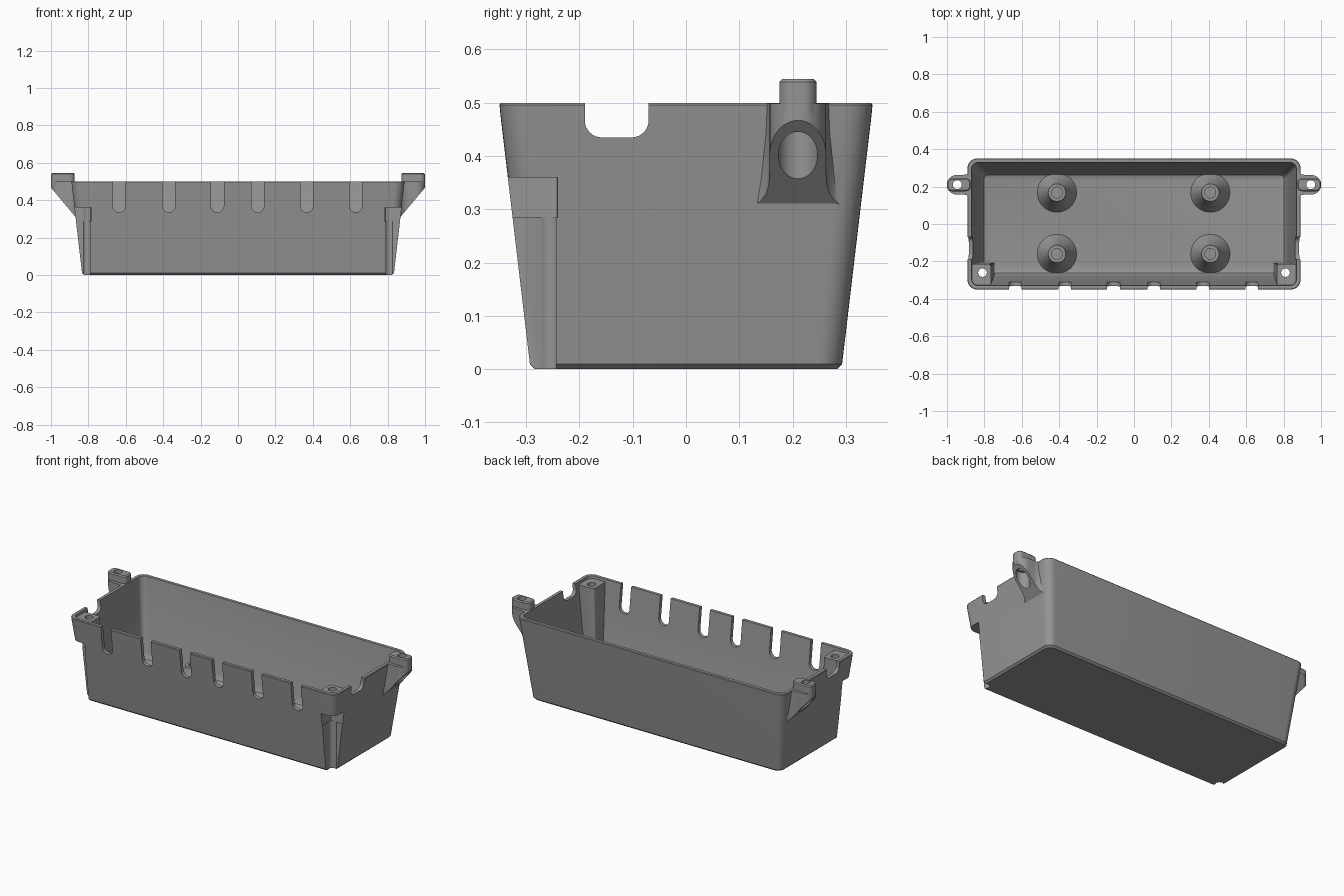
import bpy, bmesh, math
from mathutils import Vector

if "Cube" in bpy.data.objects:
    bpy.data.objects.remove(bpy.data.objects["Cube"])

grey = bpy.data.materials.new("mid_grey_plastic")
grey.diffuse_color = (0.3, 0.3, 0.3, 1)
grey.use_nodes = True
grey.node_tree.nodes["Principled BSDF"].inputs["Base Color"].default_value = grey.diffuse_color


def finish(name, bm):
    bmesh.ops.recalc_face_normals(bm, faces=bm.faces[:])
    me = bpy.data.meshes.new(name)
    bm.to_mesh(me)
    bm.free()
    me.materials.append(grey)
    ob = bpy.data.objects.new(name, me)
    bpy.context.collection.objects.link(ob)
    return ob


def rrect(x0, x1, y0, y1, r, n=8):
    """Rounded rectangle outline."""
    pts = []
    corners = [(x1 - r, y1 - r), (x0 + r, y1 - r), (x0 + r, y0 + r), (x1 - r, y0 + r)]
    for k, (cx, cy) in enumerate(corners):
        for i in range(n + 1):
            a = math.pi / 2 * (k + i / n)
            pts.append((cx + r * math.cos(a), cy + r * math.sin(a)))
    return pts


def circle(x, y, r, n=32):
    return [(x + r * math.cos(2 * math.pi * i / n), y + r * math.sin(2 * math.pi * i / n))
            for i in range(n)]


def loft(name, rings, axis='z', bisect=None):
    """Closed solid through (level, outline) rings, capped at both ends."""
    place = {'z': lambda p, q, l: (p, q, l), 'y': lambda p, q, l: (p, l, q),
             'x': lambda p, q, l: (l, p, q)}[axis]
    bm = bmesh.new()
    loops = [[bm.verts.new(place(p, q, l)) for p, q in pts] for l, pts in rings]
    for a, b in zip(loops, loops[1:]):
        for i in range(len(a)):
            j = (i + 1) % len(a)
            bm.faces.new((a[i], a[j], b[j], b[i]))
    bm.faces.new(loops[0])
    bm.faces.new(loops[-1])
    if bisect:
        co, no = bisect
        bmesh.ops.recalc_face_normals(bm, faces=bm.faces[:])
        cut = bmesh.ops.bisect_plane(bm, geom=bm.verts[:] + bm.edges[:] + bm.faces[:],
                                     plane_co=co, plane_no=no, clear_outer=True)
        edges = [e for e in cut['geom_cut'] if isinstance(e, bmesh.types.BMEdge)]
        bmesh.ops.contextual_create(bm, geom=edges)
    return finish(name, bm)


def prism(name, pts, lo, hi, axis='z', bisect=None):
    return loft(name, [(lo, pts), (hi, pts)], axis, bisect)


def boolean(target, tool, op):
    mod = target.modifiers.new("bool", 'BOOLEAN')
    mod.object, mod.operation, mod.solver = tool, op, 'EXACT'
    bpy.context.view_layer.objects.active = target
    bpy.ops.object.modifier_apply(modifier=mod.name)
    bpy.data.objects.remove(tool)


def xspan(s, a, b):
    return (a, b) if s > 0 else (-b, -a)


# Tapered open tray: outside, rim, inside, floor
levels = [(0, .823, .283, .04), (.01, .834, .293, .045), (.475, .888, .348, .05),
          (.496, .890, .350, .05), (.5, .887, .347, .048), (.5, .869, .329, .034),
          (.075, .819, .278, .03), (.05, .811, .270, .028), (.036, .803, .262, .024),
          (.03, .788, .247, .016)]
tray = loft("tray", [(z, rrect(-x, x, -y, y, r)) for z, x, y, r in levels])

EX, EY = .945, .21       # ear hole centre
BX, BY = .81, -.26       # corner screw centre

adds, cuts = [], []
for s in (-1, 1):
    # Corner screw column inside the front corners
    low, high = xspan(s, .745, .820), xspan(s, .765, .872)
    adds.append(loft("corner_column", [(.02, rrect(*low, -.277, -.205, .006, 3)),
                                       (.485, rrect(*high, -.332, -.215, .012, 3))]))
    # Outside channel, nut pocket and screw hole
    cuts.append(prism("channel", rrect(*xspan(s, .79, 1.1), -.6, -.244, .022), -.1, .30))
    cuts.append(prism("nut_pocket", rrect(*xspan(s, .787, 1.1), -.6, -.241, .004, 2), .285, .36))
    cuts.append(prism("screw_hole", circle(s * BX, BY, .023), -.1, .6))

    # Ear bracket: flared root, round end, sloped underside
    half = [(.868, .078), (.874, .069), (.884, .060), (.897, .055), (.912, .053)]
    end = [(EX + .055 * math.sin(a), .053 * math.cos(a))
           for a in [math.pi * i / 20 for i in range(21)]]
    plan = half + end + [(x, -y) for x, y in reversed(half)]
    plan = [(s * x, EY + y) for x, y in plan]
    adds.append(prism("ear_bracket", plan, .2, .499,
                      bisect=(Vector((s * .87, 0, .312)), Vector((s * .155, 0, -.130)))))
    # Raised pad on the ear
    pad = [(.48, 0), (.539, 0), (.545, .006)]
    adds.append(loft("ear_pad", [(z, rrect(*xspan(s, .873 + d, 1.0 - d), EY - .035 + d,
                                           EY + .035 - d, .026 - d)) for z, d in pad]))
    cuts.append(prism("ear_hole", circle(s * EX, EY, .024), .2, .7))
    cuts.append(prism("ear_counterbore", circle(s * EX, EY, .037), .2, .46))

    # Wide notch in the end walls
    cuts.append(prism("end_notch", rrect(-.19, -.07, .435, .7, .032),
                      *xspan(s, .83, 1.1), axis='x'))

# Row of round-bottomed slots in the front wall
for x in (-.635, -.37, -.11, .105, .367, .63):
    cuts.append(prism("cable_slot", rrect(x - .034, x + .034, .335, .7, .0335),
                      -.5, -.285, axis='y'))

for tool in adds:
    boolean(tray, tool, 'UNION')
for tool in cuts:
    boolean(tray, tool, 'DIFFERENCE')

# Conical standoffs with blind holes on the floor
parts = [tray]
profile = [(.02, .105), (.031, .105), (.12, .05), (.14, .047), (.14, .029), (.06, .029)]
for x in (-.412, .408):
    for y in (-.16, .168):
        parts.append(loft("standoff", [(z, circle(x, y, r, 40)) for z, r in profile]))

# Smooth curves, keep edges crisp
bpy.ops.object.select_all(action='DESELECT')
for ob in parts:
    ob.select_set(True)
bpy.context.view_layer.objects.active = tray
bpy.ops.object.shade_smooth_by_angle(angle=math.radians(30))
